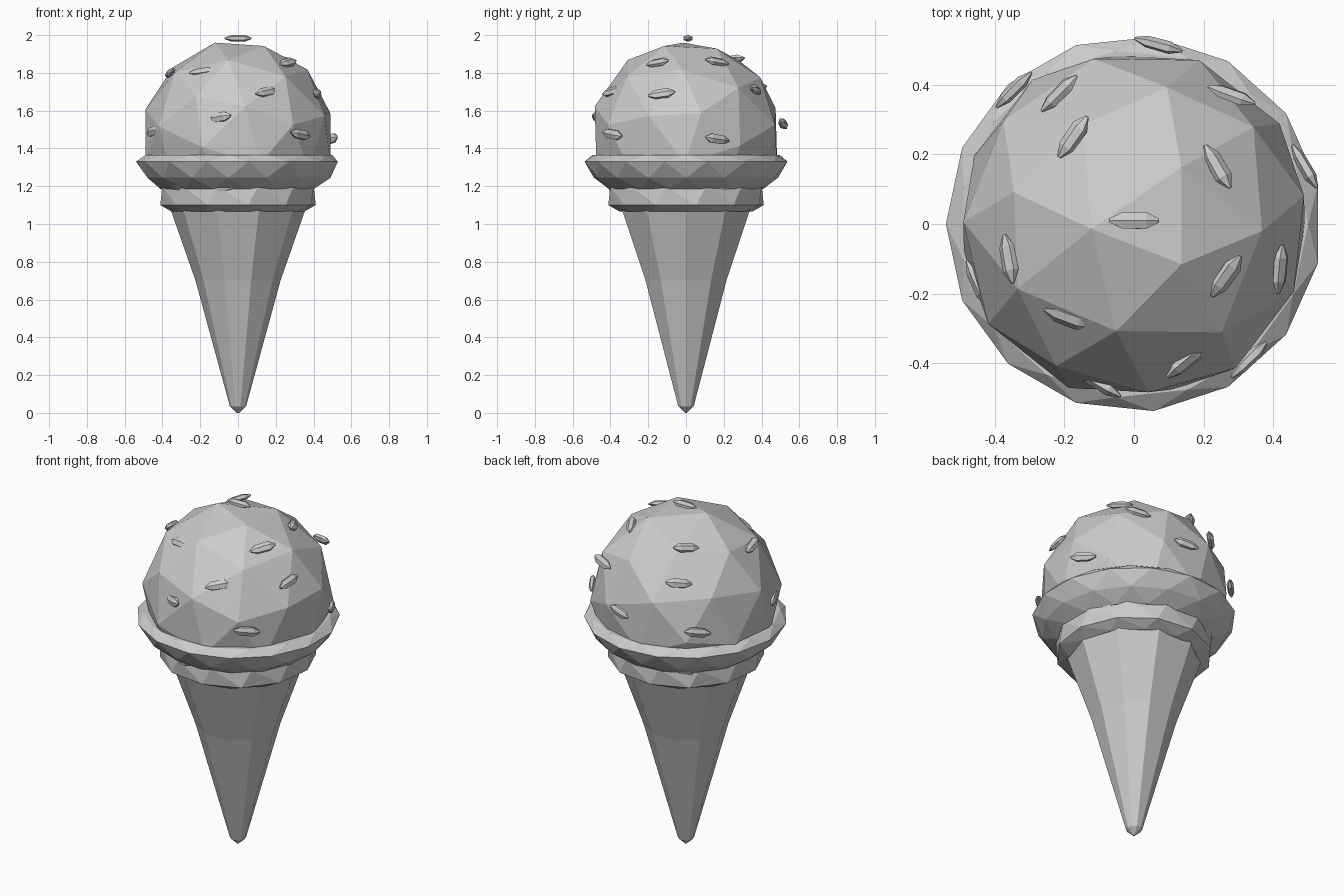
import bpy, bmesh, math
from mathutils import Vector, Matrix, Euler

if "Cube" in bpy.data.objects:
    bpy.data.objects.remove(bpy.data.objects["Cube"], do_unlink=True)

grey = bpy.data.materials.new("plain_grey")
grey.use_nodes = True
colour = (0.6, 0.6, 0.6, 1)
grey.diffuse_color = colour
grey.node_tree.nodes["Principled BSDF"].inputs["Base Color"].default_value = colour


def finish(name, bm):
    bmesh.ops.recalc_face_normals(bm, faces=bm.faces)
    mesh = bpy.data.meshes.new(name)
    bm.to_mesh(mesh)
    bm.free()
    mesh.materials.append(grey)
    obj = bpy.data.objects.new(name, mesh)
    bpy.context.collection.objects.link(obj)
    return obj


def lathe(name, profile, sides, twist=0.0, start=0.0, triangles=False, matrix=None):
    """Rings of (radius, height); each ring turns by twist steps from the last."""
    bm = bmesh.new()
    rings = []
    for k, (r, z) in enumerate(profile):
        ring = []
        for i in range(sides):
            a = start + math.tau * (i + k * twist) / sides
            ring.append(bm.verts.new((r * math.cos(a), r * math.sin(a), z)))
        rings.append(ring)
    for low, high in zip(rings, rings[1:]):
        for i in range(sides):
            j = (i + 1) % sides
            if triangles:
                bm.faces.new((low[i], low[j], high[i]))
                bm.faces.new((low[j], high[j], high[i]))
            else:
                bm.faces.new((low[i], low[j], high[j], high[i]))
    bm.faces.new(rings[0])
    bm.faces.new(rings[-1])
    if matrix:
        bm.transform(matrix)
    return finish(name, bm)


# Wafer cone with a blunt tip
lathe("cone", [(0.006, 0), (0.043, 0.035), (0.225, 0.7), (0.358, 1.08)], 10, start=math.pi)

# Collar above the cone
lathe("cone_collar", [(0.35, 1.065), (0.415, 1.10), (0.415, 1.20)], 12, twist=0.25,
      start=math.pi, triangles=True)

# Flared skirt under the scoop, with zigzag facets
lathe("scoop_skirt", [(0.41, 1.185), (0.49, 1.245), (0.54, 1.33), (0.50, 1.365)], 15,
      twist=0.5, start=math.pi, triangles=True)

# Faceted scoop
CENTRE = Vector((0, 0, 1.465))
bm = bmesh.new()
bmesh.ops.create_icosphere(bm, subdivisions=2, radius=0.51)
bm.transform(Matrix.Translation(CENTRE) @ Euler((0.3, 0.2, 0.3)).to_matrix().to_4x4())
finish("scoop", bm)

# Sprinkles: position, heading in degrees, climb
sprinkles = [
    (0, 0.01, 1.983, 0, 0), (-0.175, 0.25, 1.87, 55, 0.15), (-0.215, 0.375, 1.72, 45, 0.15),
    (0.07, 0.515, 1.53, -15, 0.15), (0.28, 0.37, 1.71, -20, 0.15), (0.24, 0.165, 1.86, -60, 0.15),
    (0.49, 0.165, 1.45, -60, 0.15), (0.42, -0.13, 1.69, 85, 0.15), (0.265, -0.15, 1.855, 55, 0.15),
    (0.15, -0.395, 1.70, 40, 0.15), (0.33, -0.39, 1.475, 45, -0.15), (-0.1, -0.46, 1.565, -30, 0.15),
    (-0.19, -0.27, 1.81, -20, 0.15), (-0.36, -0.1, 1.80, -80, 0.15), (-0.45, -0.17, 1.49, -65, 0.15),
    (-0.345, 0.385, 1.47, 45, 0.15),
]
body = [(0.006, -0.072), (0.026, -0.035), (0.028, 0.035), (0.006, 0.072)]
for n, (x, y, z, heading, climb) in enumerate(sprinkles, 1):
    place = Vector((x, y, z))
    h = math.radians(heading)
    along = Vector((math.cos(h), math.sin(h), climb)).normalized()
    side = along.cross(place - CENTRE).normalized()
    up = side.cross(along)
    turn = Matrix((up * 0.65, side, along)).transposed().to_4x4()
    lathe(f"sprinkle_{n}", body, 6, matrix=Matrix.Translation(place) @ turn)
